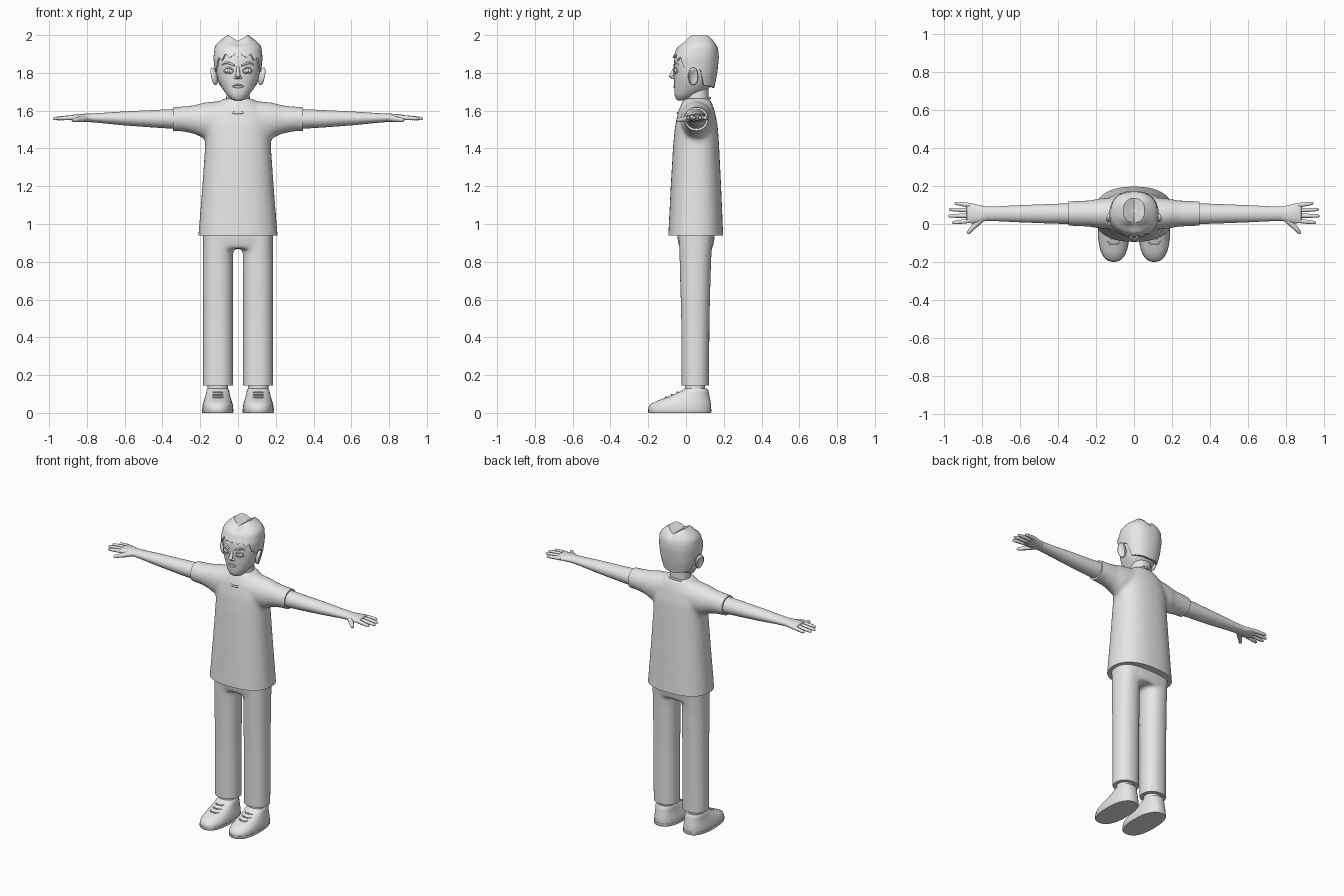
import bpy, bmesh
from math import sin, cos, pi, radians
from mathutils import Vector, Matrix

cube = bpy.data.objects.get("Cube")
if cube:
    bpy.data.objects.remove(cube, do_unlink=True)

grey = bpy.data.materials.new("plain_grey")
grey.use_nodes = True
grey.diffuse_color = (0.8, 0.8, 0.8, 1)
grey.node_tree.nodes["Principled BSDF"].inputs["Base Color"].default_value = grey.diffuse_color
parts = []
SIDES = (("left", 1), ("right", -1))


def add_rows(bm, rows):
    """Skin a list of equal closed rings and cap both ends."""
    rings = [[bm.verts.new(p) for p in row] for row in rows]
    n = len(rings[0])
    for low, high in zip(rings, rings[1:]):
        for i in range(n):
            j = (i + 1) % n
            bm.faces.new((low[i], low[j], high[j], high[i]))
    bm.faces.new(rings[0][::-1])
    bm.faces.new(rings[-1])


def finish(name, bm):
    bmesh.ops.recalc_face_normals(bm, faces=bm.faces)
    mesh = bpy.data.meshes.new(name)
    bm.to_mesh(mesh)
    bm.free()
    mesh.materials.append(grey)
    obj = bpy.data.objects.new(name, mesh)
    bpy.context.collection.objects.link(obj)
    parts.append(obj)
    return obj


def solid(name, *lofts):
    bm = bmesh.new()
    for rows in lofts:
        add_rows(bm, rows)
    return finish(name, bm)


def oval(angle, power):
    """Point of a unit superellipse, angle measured from the front."""
    s, c = sin(angle), cos(angle)
    grow = lambda v: (1 if v >= 0 else -1) * abs(v) ** (2 / power)
    return grow(s), -grow(c)


def upright(rings, cx=0, power=2.2, n=40):
    """Rings of (z, half width, front y, back y)."""
    rows = []
    for z, rx, front, back in rings:
        pts = [oval(2 * pi * i / n, power) for i in range(n)]
        rows.append([Vector((cx + u * rx, (front + back) / 2 + v * (back - front) / 2, z)) for u, v in pts])
    return rows


def sideways(rings, side, n=28):
    """Rings of (x, centre y, half depth, centre z, half height)."""
    ang = [2 * pi * i / n for i in range(n)]
    return [[Vector((side * x, cy + ry * cos(a), cz + rz * sin(a))) for a in ang]
            for x, cy, ry, cz, rz in rings]


def tube(name, pts, radii, ref=(0, 1, 0), n=10):
    pts = [Vector(p) for p in pts]
    rows = []
    for i, p in enumerate(pts):
        t = (pts[min(i + 1, len(pts) - 1)] - pts[max(i - 1, 0)]).normalized()
        u = t.cross(Vector(ref)).normalized()
        v = u.cross(t)
        r = radii[i] if isinstance(radii, (list, tuple)) else radii
        rows.append([p + r * (u * cos(2 * pi * k / n) + v * sin(2 * pi * k / n)) for k in range(n)])
    return solid(name, rows)


def ball(name, loc, radii):
    bm = bmesh.new()
    bmesh.ops.create_uvsphere(bm, u_segments=20, v_segments=14, radius=1)
    bmesh.ops.transform(bm, matrix=Matrix.Translation(loc) @ Matrix.Diagonal((*radii, 1)), verts=bm.verts)
    return finish(name, bm)


def fuse(obj, cuts):
    """Merge overlapping solids into one soft skin, then trim it flat."""
    mod = obj.modifiers.new("fuse", "REMESH")
    mod.mode = "VOXEL"
    mod.voxel_size = 0.01
    bm = bmesh.new()
    bm.from_object(obj, bpy.context.evaluated_depsgraph_get())
    obj.modifiers.clear()
    for _ in range(8):
        bmesh.ops.smooth_vert(bm, verts=bm.verts, factor=0.5, use_axis_x=True, use_axis_y=True, use_axis_z=True)
    for co, no in cuts:
        bmesh.ops.bisect_plane(bm, geom=bm.verts[:] + bm.edges[:] + bm.faces[:],
                               plane_co=co, plane_no=no, clear_outer=True)
        bmesh.ops.holes_fill(bm, edges=[e for e in bm.edges if e.is_boundary], sides=0)
    bmesh.ops.recalc_face_normals(bm, faces=bm.faces)
    bm.to_mesh(obj.data)
    bm.free()


def lookup(table, key):
    """Linear interpolation in a table sorted by its first column."""
    for a, b in zip(table, table[1:]):
        if key <= b[0]:
            f = max(0, (key - a[0]) / (b[0] - a[0]))
            return [p + (q - p) * f for p, q in zip(a[1:], b[1:])]
    return table[-1][1:]


# Shirt with short sleeves
torso = upright([(0.9, 0.214, -0.097, 0.2), (0.94, 0.21, -0.094, 0.197), (1.2, 0.189, -0.081, 0.186),
                 (1.42, 0.174, -0.068, 0.175), (1.52, 0.172, -0.058, 0.168), (1.6, 0.15, -0.04, 0.152),
                 (1.64, 0.11, -0.022, 0.138), (1.665, 0.075, -0.01, 0.125)], power=2.4)
sleeve = [(0, 0.055, 0.08, 1.57, 0.085), (0.12, 0.055, 0.085, 1.555, 0.095), (0.18, 0.055, 0.08, 1.548, 0.096),
          (0.23, 0.055, 0.07, 1.553, 0.077), (0.29, 0.055, 0.067, 1.556, 0.067), (0.38, 0.055, 0.063, 1.555, 0.062)]
shirt = solid("shirt", torso, sideways(sleeve, 1), sideways(sleeve, -1))
fuse(shirt, [((0, 0, 0.94), (0, 0, -1)), ((0.345, 0, 0), (1, 0, 0)), ((-0.345, 0, 0), (-1, 0, 0))])
ring = [2 * pi * i / 32 for i in range(33)]
tube("collar", [(0.072 * sin(a), 0.042 - 0.086 * cos(a), 1.627 - 0.04 * cos(a)) for a in ring], 0.006, (0, 0, 1))

# Trousers
leg = [(0.1, 0.08, -0.024, 0.122), (0.5, 0.08, -0.026, 0.125), (0.8, 0.081, -0.034, 0.133), (0.97, 0.08, -0.04, 0.145)]
hips = upright([(0.87, 0.178, -0.036, 0.142), (0.93, 0.187, -0.046, 0.152), (1.0, 0.187, -0.046, 0.152)], power=2.8)
trousers = solid("trousers", upright(leg, 0.106), upright(leg, -0.106), hips)
fuse(trousers, [((0, 0, 0.145), (0, 0, -1))])

# Feet, arms and hands
upper = [(0.015, 0.081, -0.198, 0.132), (0.03, 0.081, -0.198, 0.133), (0.047, 0.079, -0.187, 0.132),
         (0.066, 0.073, -0.148, 0.129), (0.085, 0.067, -0.095, 0.125), (0.105, 0.062, -0.05, 0.121),
         (0.12, 0.06, -0.018, 0.118), (0.128, 0.055, -0.008, 0.112)]
sole = [(0, 0.08, -0.197, 0.131), (0.004, 0.083, -0.2, 0.134), (0.02, 0.083, -0.2, 0.134)]
arm = [(0.32, 0.054, 0.055, 1.556, 0.053), (0.45, 0.054, 0.051, 1.557, 0.046), (0.6, 0.054, 0.045, 1.559, 0.037),
       (0.72, 0.054, 0.039, 1.561, 0.027), (0.79, 0.055, 0.038, 1.562, 0.022)]
palm = [(0.77, 0.055, 0.036, 1.562, 0.023), (0.81, 0.053, 0.045, 1.562, 0.022), (0.85, 0.055, 0.053, 1.563, 0.019),
        (0.88, 0.057, 0.05, 1.563, 0.014), (0.885, 0.057, 0.04, 1.563, 0.008)]
fingers = (("little", 0.097, 0.11, 0.945), ("ring", 0.072, 0.077, 0.975),
           ("middle", 0.045, 0.042, 0.979), ("index", 0.019, 0.006, 0.958))
for label, s in SIDES:
    cx = s * 0.107
    solid(label + "_ankle", upright([(0.08, 0.054, -0.005, 0.1), (0.16, 0.054, -0.005, 0.1)], cx))
    solid(label + "_shoe", upright(upper, cx, 2.4))
    solid(label + "_shoe_sole", upright(sole, cx, 2.4))
    for k in range(3):
        y, z = -0.108 + 0.03 * k, 0.08 + 0.013 * k
        tube(f"{label}_lace_{k}", [(cx - 0.035, y + 0.02, z), (cx - 0.015, y, z + 0.003),
                                   (cx + 0.015, y, z + 0.003), (cx + 0.035, y + 0.02, z)], 0.004)
    solid(label + "_arm", sideways(arm, s))
    solid(label + "_palm", sideways(palm, s))
    for finger, root, tip, end in fingers:
        path = [(s * (0.85 + (end - 0.85) * f), root + (tip - root) * f, 1.563 - 0.006 * f * f)
                for f in (0, 0.4, 0.8, 0.95, 1)]
        tube(f"{label}_{finger}_finger", path, [0.012, 0.012, 0.01, 0.008, 0.003])
    tube(label + "_thumb", [(s * 0.8, 0.03, 1.56), (s * 0.83, 0.0, 1.556), (s * 0.855, -0.025, 1.552),
                            (s * 0.872, -0.045, 1.55), (s * 0.877, -0.052, 1.55)], [0.017, 0.016, 0.012, 0.01, 0.003])

# Neck and head
solid("neck", upright([(1.58, 0.068, -0.01, 0.12), (1.66, 0.063, 0.002, 0.118), (1.76, 0.058, 0.01, 0.12)]))
skull = [(1.655, 0.02, -0.045, 0.0), (1.664, 0.042, -0.055, 0.03), (1.69, 0.063, -0.062, 0.08),
         (1.72, 0.086, -0.061, 0.125), (1.76, 0.105, -0.063, 0.145), (1.8, 0.115, -0.064, 0.155),
         (1.85, 0.121, -0.064, 0.163), (1.89, 0.122, -0.06, 0.165), (1.93, 0.113, -0.04, 0.157),
         (1.96, 0.085, 0.0, 0.13)]
solid("head", upright(skull))


def face_y(x, z):
    rx, front, back = lookup(skull, z)
    return (front + back) / 2 - (back - front) / 2 * (1 - (abs(x) / rx) ** 2.2) ** (1 / 2.2)


def on_face(points, lift=0.0):
    return [(x, face_y(x, z) - lift, z) for x, z in points]


for label, s in SIDES:
    ball(label + "_eye", (s * 0.05, face_y(0.05, 1.812) + 0.004, 1.812), (0.021, 0.009, 0.013))
    ball(label + "_iris", (s * 0.05, face_y(0.05, 1.812) - 0.003, 1.812), (0.008, 0.004, 0.009))
    tube(label + "_eyelid", on_face([(s * 0.05 + 0.022 * cos(a), 1.812 + 0.015 * sin(a)) for a in ring]), 0.004)
    tube(label + "_eyebrow", on_face([(s * 0.018, 1.838), (s * 0.045, 1.851), (s * 0.068, 1.853), (s * 0.084, 1.84)]),
         [0.004, 0.006, 0.005, 0.002])
    ball(label + "_nostril", (s * 0.011, -0.068, 1.775), (0.01, 0.011, 0.008))
    # Ear with a hollow in its outer face
    ear = ball(label + "_ear", (0, 0, 0), (0.018, 0.028, 0.048))
    for v in ear.data.vertices:
        if v.co.x * s > 0:
            inner = 1 - (v.co.y / 0.028) ** 2 - (v.co.z / 0.048) ** 2
            v.co.x -= s * 0.02 * max(0, inner - 0.2)
    ear.data.transform(Matrix.Translation((s * 0.127, 0.038, 1.782)) @ Matrix.Rotation(s * 0.2, 4, "Y")
                       @ Matrix.Rotation(s * 0.35, 4, "Z"))
tube("nose", [(0, -0.058, 1.835), (0, -0.064, 1.815), (0, -0.073, 1.793), (0, -0.079, 1.782), (0, -0.07, 1.77)],
     [0.007, 0.009, 0.011, 0.013, 0.006])
tube("upper_lip", on_face([(-0.032, 1.73), (-0.01, 1.736), (0.01, 1.736), (0.032, 1.73)]), [0.002, 0.005, 0.005, 0.002])
tube("lower_lip", on_face([(-0.03, 1.729), (-0.01, 1.725), (0.01, 1.725), (0.03, 1.729)]), [0.002, 0.006, 0.006, 0.002])

# Hair with a jagged fringe and a parting
shell = [(1.71, 0.098, -0.05, 0.148), (1.8, 0.122, -0.068, 0.166), (1.88, 0.13, -0.071, 0.174),
         (1.94, 0.123, -0.045, 0.169), (1.965, 0.103, -0.015, 0.155), (2.0, 0.056, 0.008, 0.135)]
hairline = [(0, 1.88), (0.3, 1.895), (0.9, 1.87), (1.25, 1.82), (1.35, 1.8), (1.45, 1.83),
            (1.75, 1.82), (1.95, 1.735), (pi, 1.72)]
rows, n = [], 64
levels = [(0, 0.9)] + [(k / 12, 1) for k in range(13)] + [(1, 0.5), (1, 0.03)]
for t, scale in levels:
    row = []
    for i in range(n):
        a = 2 * pi * i / n
        turn = min(a, 2 * pi - a)
        low = lookup(hairline, turn)[0] + (0.014 * sin(turn * 16) if turn < 1.1 else 0)
        z = low + (2 - low) * t
        rx, front, back = lookup(shell, z)
        u, v = oval(a, 2.3)
        x = u * rx * scale
        z -= 0.032 * max(0, 1 - abs(x) / 0.05) * max(0, (z - 1.93) / 0.07)
        row.append(Vector((x, (front + back) / 2 + v * scale * (back - front) / 2, z)))
    rows.append(row)
solid("hair", rows)

# Smooth shading with crisp hems and soles
bpy.ops.object.select_all(action="DESELECT")
for obj in parts:
    obj.select_set(True)
bpy.context.view_layer.objects.active = parts[0]
bpy.ops.object.shade_smooth_by_angle(angle=radians(40))
